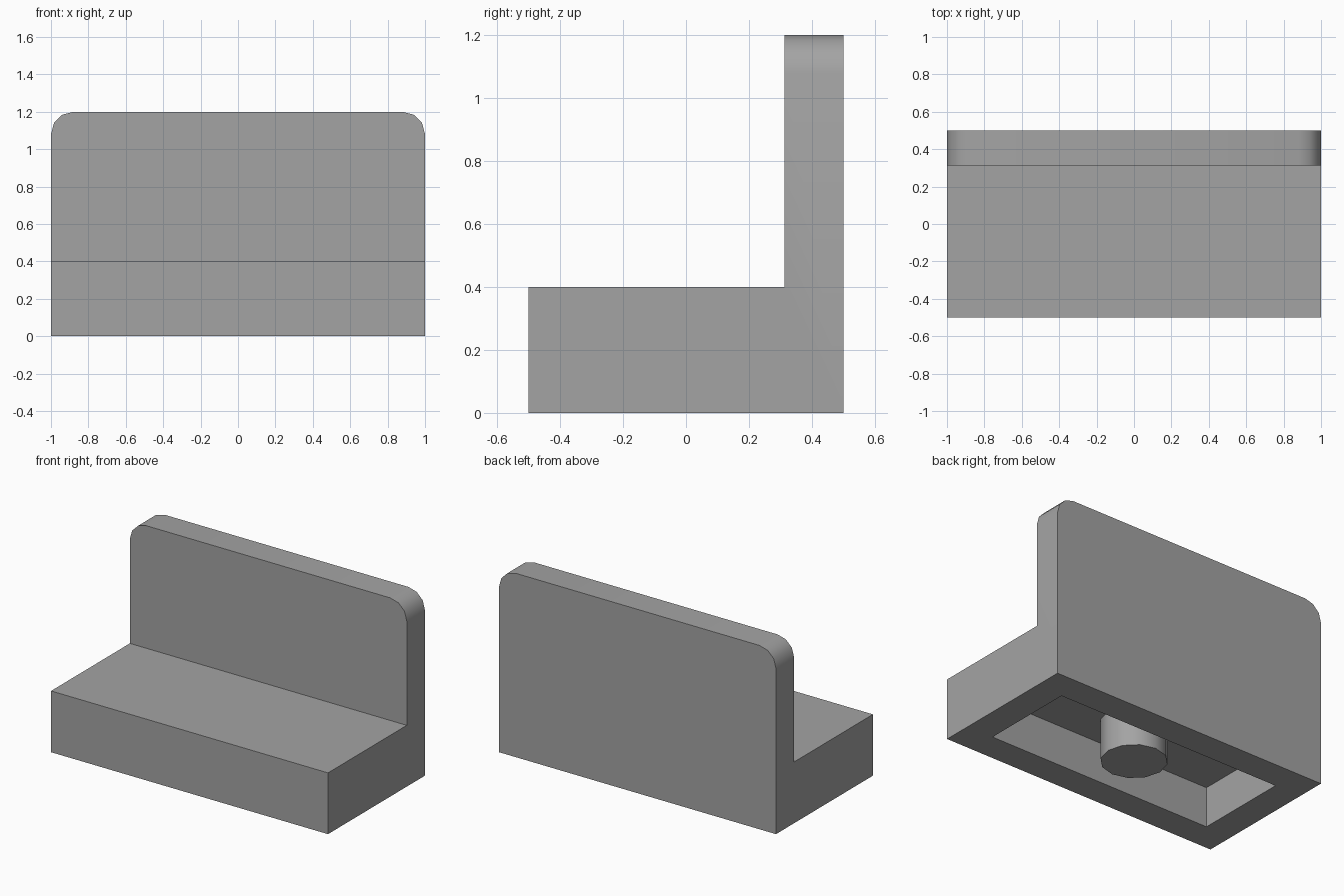
import bpy
import bmesh
import math

WIDTH, DEPTH, BASE_H, WALL_H = 2.0, 1.0, 0.4, 1.2
THICK = 0.1875
CAVITY = 0.2625

cube = bpy.data.objects.get("Cube")
if cube:
    bpy.data.objects.remove(cube, do_unlink=True)

grey = bpy.data.materials.new("stone grey")
grey.use_nodes = True
colour = (0.37, 0.37, 0.37, 1.0)
grey.diffuse_color = colour
grey.node_tree.nodes["Principled BSDF"].inputs["Base Color"].default_value = colour


def finish(name, bm):
    """Turn a bmesh into a shaded object with the grey material."""
    bmesh.ops.recalc_face_normals(bm, faces=bm.faces)
    mesh = bpy.data.meshes.new(name)
    bm.to_mesh(mesh)
    bm.free()
    mesh.materials.append(grey)
    obj = bpy.data.objects.new(name, mesh)
    bpy.context.collection.objects.link(obj)
    bpy.ops.object.select_all(action='DESELECT')
    obj.select_set(True)
    bpy.context.view_layer.objects.active = obj
    bpy.ops.object.shade_smooth_by_angle(angle=math.radians(40))
    return obj


# Panel body: an L-shaped side profile swept across the width
bm = bmesh.new()
front, back = -DEPTH / 2, DEPTH / 2
profile = [(front, 0), (back, 0), (back, WALL_H), (back - THICK, WALL_H),
           (back - THICK, BASE_H), (front, BASE_H)]
side = bm.faces.new([bm.verts.new((-WIDTH / 2, y, z)) for y, z in profile])
swept = bmesh.ops.extrude_face_region(bm, geom=[side])["geom"]
bmesh.ops.translate(bm, vec=(WIDTH, 0, 0),
                    verts=[v for v in swept if isinstance(v, bmesh.types.BMVert)])
bmesh.ops.recalc_face_normals(bm, faces=bm.faces)

# Rounded upper corners of the wall
corners = [e for e in bm.edges
           if all(v.co.z > WALL_H - 0.01 for v in e.verts)
           and abs(e.verts[0].co.x - e.verts[1].co.x) < 0.01]
bmesh.ops.bevel(bm, geom=corners, offset=0.12, segments=3, profile=0.5,
                affect='EDGES')

# Hollow underside with an even rim
bm.normal_update()
bottom = [f for f in bm.faces if f.normal.z < -0.9]
bmesh.ops.inset_region(bm, faces=bottom, thickness=THICK, use_even_offset=True)
roof = bmesh.ops.extrude_discrete_faces(bm, faces=bottom)["faces"]
bmesh.ops.translate(bm, vec=(0, 0, CAVITY), verts=roof[0].verts[:])
finish("panel_body", bm)

# Round post under the middle of the base
bm = bmesh.new()
bmesh.ops.create_cone(bm, cap_ends=True, segments=12, radius1=0.197,
                      radius2=0.197, depth=CAVITY + 0.02)
bmesh.ops.translate(bm, vec=(0, 0, (CAVITY + 0.02) / 2), verts=bm.verts)
finish("underside_post", bm)
